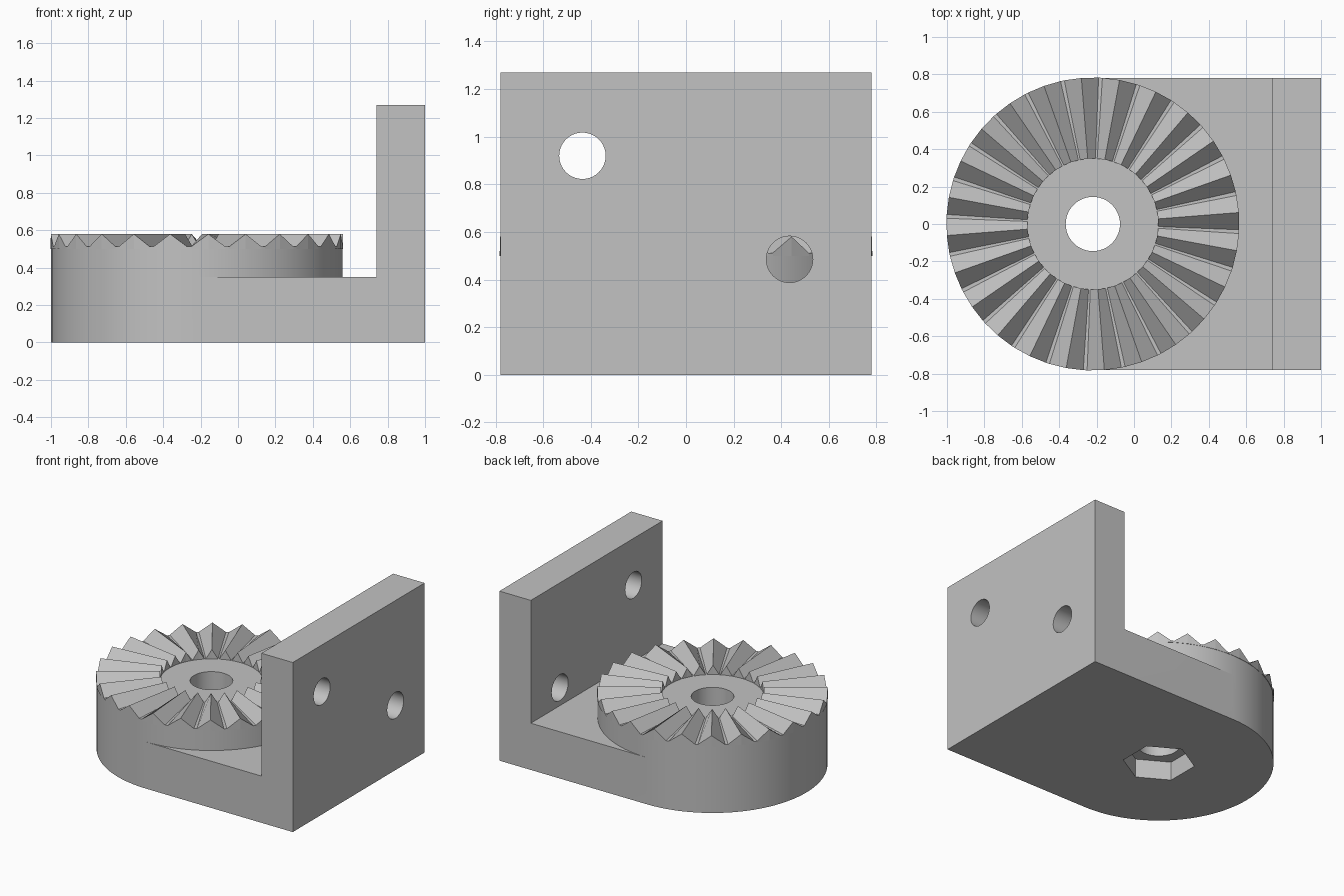
import bpy, bmesh
from math import pi, sin, cos, radians
from mathutils import Matrix, Vector

cube = bpy.data.objects.get("Cube")
if cube:
    bpy.data.objects.remove(cube, do_unlink=True)

# Sizes
CX = -0.22            # centre of the toothed disc
R = 0.78              # disc radius and half width
HUB_TOP, TOOTH_TOP = 0.51, 0.58
TEETH, PHASE = 24, radians(4.5)

grey = bpy.data.materials.new("plain grey")
grey.use_nodes = True
grey.diffuse_color = (0.54, 0.54, 0.54, 1)
grey.node_tree.nodes["Principled BSDF"].inputs["Base Color"].default_value = grey.diffuse_color


def finish(name, bm):
    bmesh.ops.recalc_face_normals(bm, faces=bm.faces)
    mesh = bpy.data.meshes.new(name)
    bm.to_mesh(mesh)
    bm.free()
    mesh.materials.append(grey)
    ob = bpy.data.objects.new(name, mesh)
    bpy.context.collection.objects.link(ob)
    return ob


def prism(name, sides, radius, start, end, axis="Z", turn=0.0):
    """Regular prism between two points, along Z or X."""
    start, end = Vector(start), Vector(end)
    bm = bmesh.new()
    bmesh.ops.create_cone(bm, cap_ends=True, segments=sides, radius1=radius,
                          radius2=radius, depth=(end - start).length)
    m = Matrix.Rotation(turn, 4, "Z")
    if axis == "X":
        m = Matrix.Rotation(pi / 2, 4, "Y") @ m
    bm.transform(Matrix.Translation((start + end) / 2) @ m)
    return finish(name, bm)


def boolean(target, other, operation):
    mod = target.modifiers.new(other.name, "BOOLEAN")
    mod.operation, mod.object, mod.solver = operation, other, "EXACT"
    bpy.context.view_layer.objects.active = target
    bpy.ops.object.modifier_apply(modifier=mod.name)
    bpy.data.objects.remove(other, do_unlink=True)


# L-shaped bracket: floor slab and upright plate
bm = bmesh.new()
outline = [(CX, 0), (1, 0), (1, 1.27), (0.74, 1.27), (0.74, 0.35), (CX, 0.35)]
face = bm.faces.new([bm.verts.new((x, -R, z)) for x, z in outline])
ext = bmesh.ops.extrude_face_region(bm, geom=[face])
bmesh.ops.translate(bm, vec=(0, 2 * R, 0),
                    verts=[v for v in ext["geom"] if isinstance(v, bmesh.types.BMVert)])
bracket = finish("bracket", bm)

# Round end carrying the toothed face
boolean(bracket, prism("disc", 96, R, (CX, 0, 0), (CX, 0, HUB_TOP)), "UNION")

# Axle hole with a hexagonal nut pocket underneath
boolean(bracket, prism("axle_hole", 48, 0.145, (CX, 0, -0.1), (CX, 0, 0.7)), "DIFFERENCE")
boolean(bracket, prism("axle_nut", 6, 0.245, (CX, 0, -0.1), (CX, 0, 0.14)), "DIFFERENCE")

# Two mounting holes with nut pockets on the inner side of the plate
for y, z in ((-0.435, 0.92), (0.435, 0.485)):
    boolean(bracket, prism("bolt_hole", 40, 0.0975, (0.6, y, z), (1.1, y, z), "X"), "DIFFERENCE")
    boolean(bracket, prism("bolt_nut", 6, 0.187, (0.735, y, z), (0.87, y, z), "X", pi / 2), "DIFFERENCE")

# Crown of radial teeth: sharp ridges with narrow flat valleys
bm = bmesh.new()
pitch = 2 * pi / TEETH
sections = []
for i in range(TEETH):
    for offset, z in ((-0.45, HUB_TOP + 0.002), (0, TOOTH_TOP), (0.45, HUB_TOP + 0.002)):
        a = PHASE + (i + offset) * pitch
        ring = [(0.35, 0.5), (R + 0.003, 0.5), (R + 0.003, z), (0.35, z)]
        sections.append([bm.verts.new((CX + r * cos(a), r * sin(a), h)) for r, h in ring])
for s, t in zip(sections, sections[1:] + sections[:1]):
    for k in range(4):
        n = (k + 1) % 4
        bm.faces.new((s[k], s[n], t[n], t[k]))
finish("tooth_crown", bm)

# Smooth round walls, crisp edges
bpy.ops.object.select_all(action="DESELECT")
bracket.select_set(True)
bpy.context.view_layer.objects.active = bracket
bpy.ops.object.shade_smooth_by_angle(angle=radians(30))
